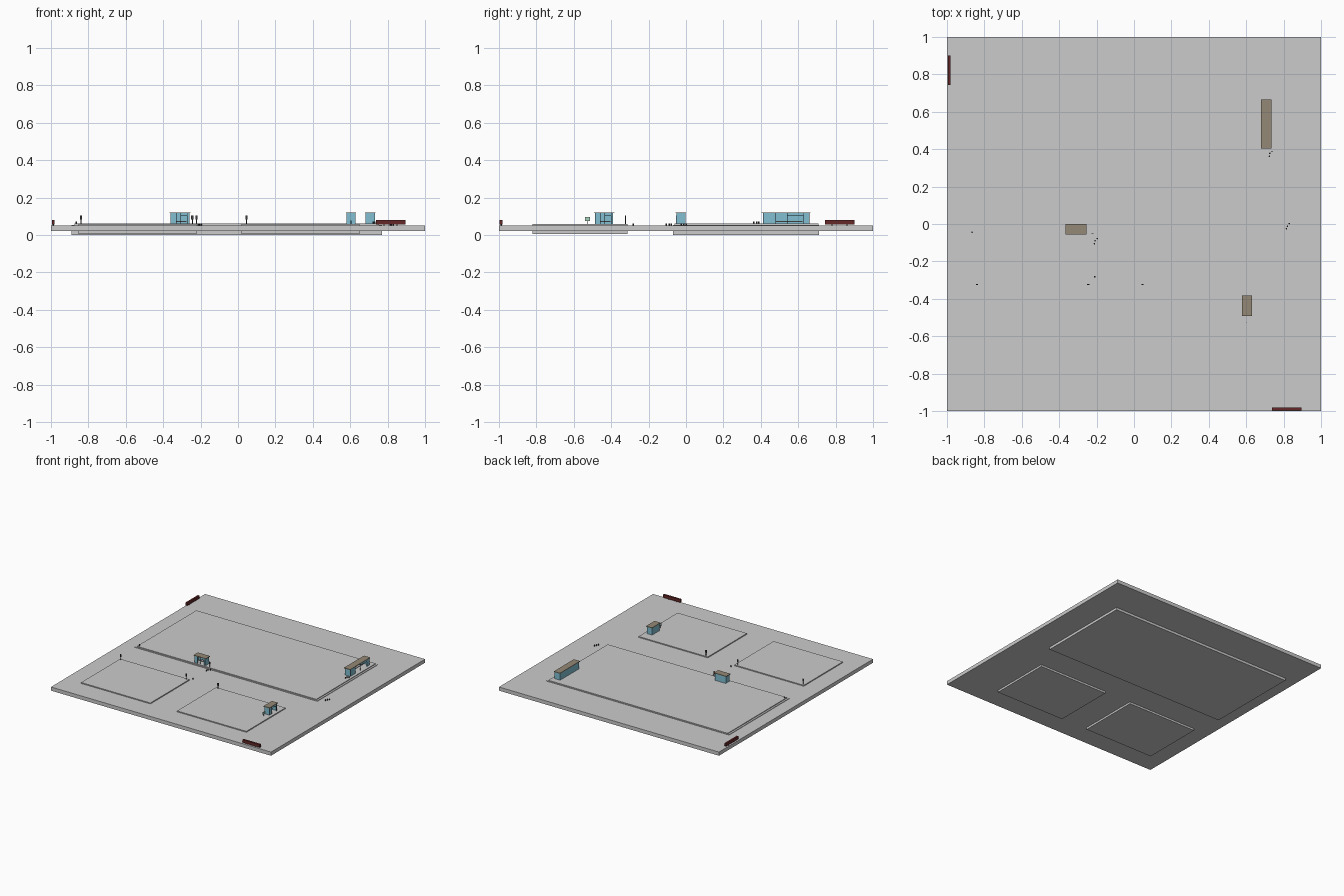
import bpy, bmesh
from mathutils import Matrix, Vector

if "Cube" in bpy.data.objects:
    bpy.data.objects.remove(bpy.data.objects["Cube"])


def mat(name, c):
    m = bpy.data.materials.new(name)
    m.diffuse_color = (*c, 1)
    m.use_nodes = True
    m.node_tree.nodes["Principled BSDF"].inputs["Base Color"].default_value = m.diffuse_color
    return m


GLASS = mat("glass_blue", (0.22, 0.52, 0.65))
ROOF = mat("roof_tan", (0.30, 0.25, 0.18))
RED = mat("dark_red", (0.13, 0.02, 0.02))
DARK = mat("dark_metal", (0.05, 0.05, 0.06))
PALE = mat("pale_panel", (0.75, 0.75, 0.72))
GREEN = mat("pale_green", (0.4, 0.65, 0.5))


def box(name, x, y, z, m=None):
    bm = bmesh.new()
    size = Matrix.Diagonal((x[1] - x[0], y[1] - y[0], z[1] - z[0], 1))
    mid = Matrix.Translation(((x[0] + x[1]) / 2, (y[0] + y[1]) / 2, (z[0] + z[1]) / 2))
    bmesh.ops.create_cube(bm, size=1, matrix=mid @ size)
    me = bpy.data.meshes.new(name)
    bm.to_mesh(me)
    bm.free()
    ob = bpy.data.objects.new(name, me)
    bpy.context.collection.objects.link(ob)
    if m:
        me.materials.append(m)
    return ob


def post(name, x, y, z0, z1, r=0.003, m=DARK):
    bpy.ops.mesh.primitive_cylinder_add(vertices=8, radius=r, depth=z1 - z0,
                                        location=(x, y, (z0 + z1) / 2))
    ob = bpy.context.object
    ob.name = name
    ob.data.materials.append(m)


# Ground slab and the kerbed islands that run through it
box("ground_slab", (-1, 1), (-1, 1), (0.02, 0.05))
box("large_island_step", (-0.89, 0.77), (-0.07, 0.712), (0, 0.054))
box("large_island", (-0.875, 0.755), (-0.062, 0.709), (0.01, 0.06))
for side, x0 in (("left", -0.852), ("right", 0.02)):
    box(side + "_island", (x0, x0 + 0.63), (-0.82, -0.312), (0.004, 0.058))


# Shelters: local u runs along the front, v points from back wall to open front
def shelter(name, cx, cy, length, depth, faces_x):
    hl, hd, z0, z1 = length / 2, depth / 2, 0.057, 0.116
    t = 0.0025

    def part(label, u, v, z, m):
        if faces_x:
            box(name + "_" + label, (cx + v[0], cx + v[1]), (cy + u[0], cy + u[1]), z, m)
        else:
            box(name + "_" + label, (cx + u[0], cx + u[1]), (cy - v[1], cy - v[0]), z, m)

    a, b = hl - 0.006, hd - 0.003
    part("roof", (-hl, hl), (-hd, hd), (z1, 0.121), ROOF)
    part("back_wall", (-a, a), (-b, -b + t), (z0, z1), GLASS)
    for s in (-1, 1):
        u = sorted((s * a, s * (a - t)))
        part("side_wall", u, (-b, b), (z0, z1), GLASS)
    # front posts, side panel and framed opening
    d0, d1 = 0.05 * a, 0.75 * a
    for u in (-a, -0.45 * a, d0, d1, a - t):
        part("front_post", (u, u + t), (b - t, b), (z0, z1), DARK)
    part("front_glass", (-a, -0.45 * a), (b - t, b - 0.0005), (z0, z1), GLASS)
    part("front_glass", (d1, a), (b - t, b - 0.0005), (z0, z1), GLASS)
    part("door_head", (d0, d1), (b - t, b), (0.1, 0.103), DARK)
    part("transom", (d0, d1), (b - t, b - 0.0005), (0.103, z1), GLASS)
    part("bench", (-0.7 * a, 0.7 * a), (-b + t, -b + 0.016), (0.07, 0.074), PALE)


shelter("long_shelter", 0.708, 0.535, 0.26, 0.056, True)
shelter("middle_shelter", -0.31, -0.027, 0.112, 0.056, False)
shelter("small_shelter", 0.604, -0.438, 0.11, 0.054, True)

# Red low billboards on small feet
box("front_board", (0.738, 0.895), (-0.996, -0.98), (0.057, 0.081), RED)
box("left_board", (-0.995, -0.981), (0.742, 0.9), (0.057, 0.081), RED)
for i in (0.78, 0.85):
    post("front_board_foot", i, -0.988, 0.045, 0.06)
for i in (0.78, 0.86):
    post("left_board_foot", -0.988, i, 0.045, 0.06)

# Stop poles with small heads
for x, y in ((-0.84, -0.324), (-0.244, -0.324), (0.045, -0.324), (-0.222, -0.052)):
    post("sign_pole", x, y, 0.05, 0.1, 0.0022)
    box("sign_head", (x - 0.006, x + 0.006), (y - 0.002, y + 0.002), (0.082, 0.103), DARK)

# Low bollards and bins
spots = ((0.724, 0.362), (0.726, 0.378), (0.738, 0.388), (-0.212, -0.106), (-0.208, -0.09),
         (-0.197, -0.078), (0.815, -0.026), (0.82, -0.012), (0.83, 0.002),
         (-0.21, -0.282), (-0.866, -0.044))
for x, y in spots:
    z0 = 0.058 if 0.1 < y or x < -0.8 else 0.048
    post("bollard", x, y, z0, z0 + 0.013, 0.004)

# Thin pale panel beside the small shelter
box("info_panel", (0.603, 0.605), (-0.54, -0.512), (0.075, 0.096), GREEN)
post("info_panel_leg", 0.604, -0.526, 0.055, 0.076, 0.0015)
